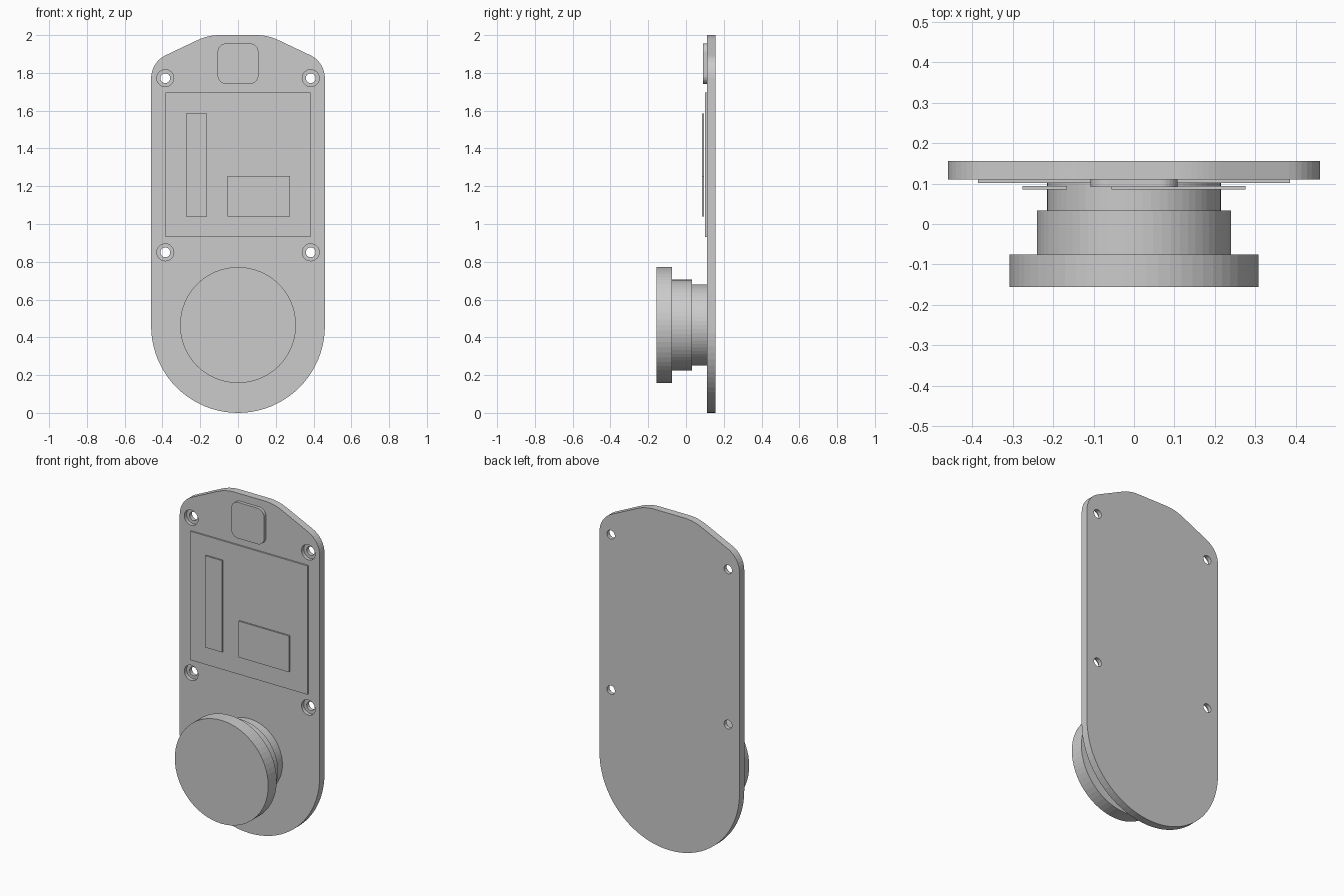
import bpy
import bmesh
from math import cos, sin, pi
from mathutils import Vector

if "Cube" in bpy.data.objects:
    bpy.data.objects.remove(bpy.data.objects["Cube"], do_unlink=True)

GREY = (0.6, 0.6, 0.6, 1)
grey = bpy.data.materials.new("plain grey")
grey.use_nodes = True
grey.diffuse_color = GREY
grey.node_tree.nodes["Principled BSDF"].inputs["Base Color"].default_value = GREY

FRONT, BACK = 0.11, 0.155     # plate faces
HALF_WIDTH = 0.46
KNOB_Z = 0.465


def prism(name, outline, y0, y1):
    """Extrude an (x, z) outline from y0 back to y1."""
    bm = bmesh.new()
    face = bm.faces.new([bm.verts.new((x, y0, z)) for x, z in outline])
    new = bmesh.ops.extrude_face_region(bm, geom=[face])["geom"]
    bmesh.ops.translate(bm, vec=(0, y1 - y0, 0),
                        verts=[v for v in new if isinstance(v, bmesh.types.BMVert)])
    bmesh.ops.recalc_face_normals(bm, faces=bm.faces)
    mesh = bpy.data.meshes.new(name)
    bm.to_mesh(mesh)
    bm.free()
    mesh.materials.append(grey)
    obj = bpy.data.objects.new(name, mesh)
    bpy.context.collection.objects.link(obj)
    return obj


def circle(x, z, r, n=64):
    return [(x + r * cos(2 * pi * i / n), z + r * sin(2 * pi * i / n)) for i in range(n)]


def box(x0, x1, z0, z1):
    return [(x0, z0), (x1, z0), (x1, z1), (x0, z1)]


def rounded(a, corner, b, length, steps=8):
    """Round one corner between neighbours a and b, as a smooth curve."""
    a, c, b = Vector(a), Vector(corner), Vector(b)
    p = c + (a - c).normalized() * length
    q = c + (b - c).normalized() * length
    # rational quadratic weight gives a true circular arc
    w = abs((p - c).normalized().cross((q - p).normalized()))
    w = (max(0, 1 - w * w)) ** 0.5
    points = []
    for i in range(steps + 1):
        t = i / steps
        k = ((1 - t) ** 2, 2 * w * t * (1 - t), t ** 2)
        points.append(tuple((p * k[0] + c * k[1] + q * k[2]) / sum(k)))
    return points


def round_all(outline, length):
    n = len(outline)
    return [p for i in range(n)
            for p in rounded(outline[i - 1], outline[i], outline[(i + 1) % n], length)]


# Back plate: round bottom, straight sides, sloped shoulders
shoulder, crown = (HALF_WIDTH, 1.857), (0.158, 2.0)
right = rounded((HALF_WIDTH, 1), shoulder, crown, 0.085)
right += rounded(shoulder, crown, (0, 2.0), 0.06)
bottom = [(HALF_WIDTH * cos(a), HALF_WIDTH + HALF_WIDTH * sin(a))
          for a in (pi + pi * i / 40 for i in range(41))]
plate = prism("back_plate", bottom + right + [(-x, z) for x, z in reversed(right)], FRONT, BACK)

# Stepped screw holes
for x in (-0.385, 0.385):
    for z in (0.85, 1.772):
        for r, depth in ((0.045, FRONT + 0.022), (0.026, BACK + 0.05)):
            cutter = prism("hole_cutter", circle(x, z, r, 32), FRONT - 0.05, depth)
            cutter.hide_render = True
            mod = plate.modifiers.new("hole", 'BOOLEAN')
            mod.operation, mod.solver, mod.object = 'DIFFERENCE', 'EXACT', cutter
            bpy.context.view_layer.objects.active = plate
            bpy.ops.object.modifier_apply(modifier=mod.name)
            bpy.data.objects.remove(cutter, do_unlink=True)

# Thin panel with two raised strips floating just in front
prism("panel", box(-0.385, 0.385, 0.93, 1.695), 0.101, FRONT)
prism("tall_strip", box(-0.275, -0.165, 1.04, 1.585), 0.085, 0.094)
prism("wide_strip", box(-0.055, 0.275, 1.04, 1.255), 0.085, 0.094)

# Rounded button set through the top of the plate
prism("top_button", round_all(box(-0.108, 0.108, 1.742, 1.956), 0.045), 0.091, BACK - 0.001)

# Stepped round knob
for name, r, y0, y1 in (("knob_base", 0.215, 0.033, FRONT),
                        ("knob_collar", 0.24, -0.075, 0.033),
                        ("knob_cap", 0.307, -0.155, -0.075)):
    prism(name, circle(0, KNOB_Z, r), y0, y1)
